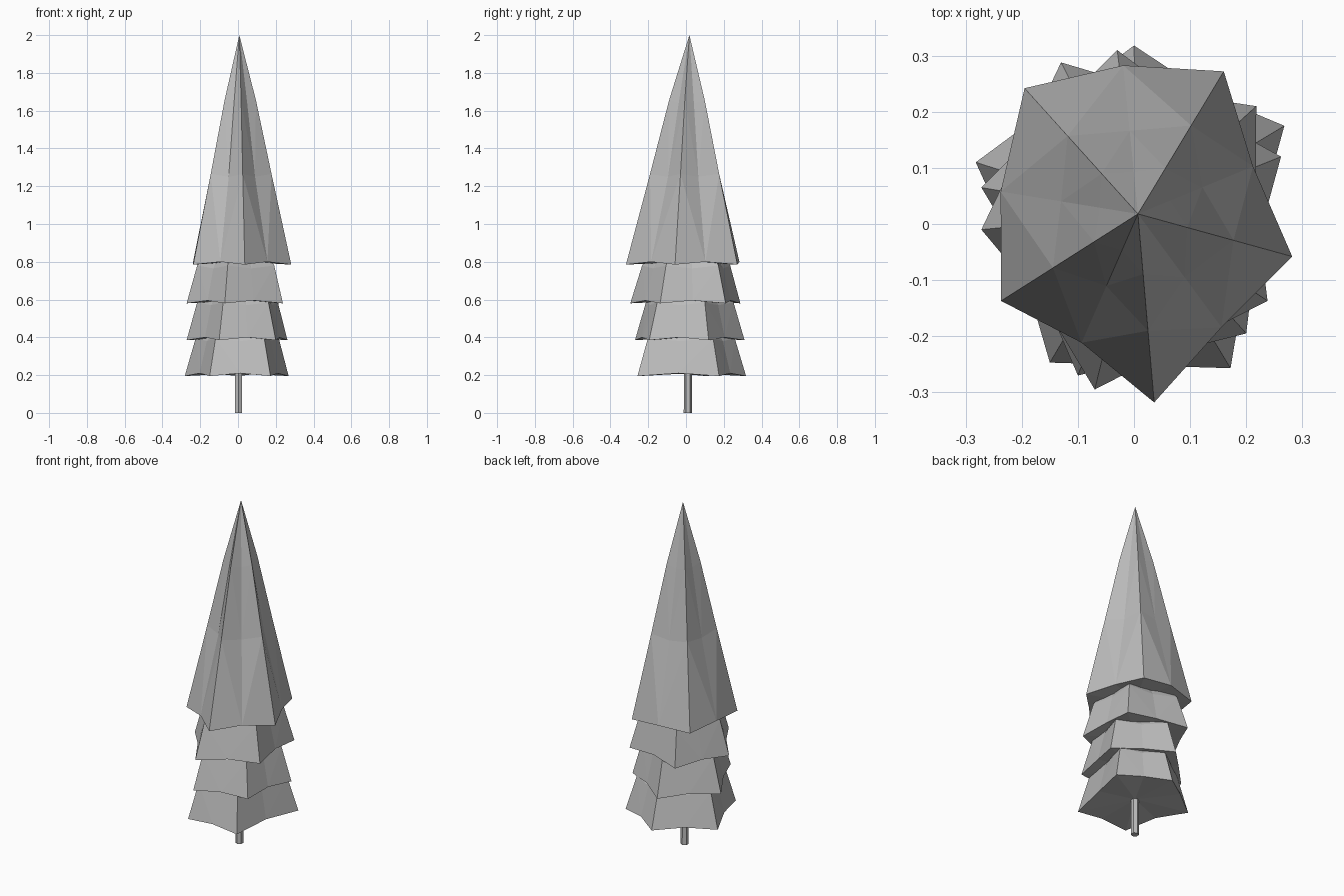
import bpy
import bmesh
from mathutils import Vector

cube = bpy.data.objects.get("Cube")
if cube:
    bpy.data.objects.remove(cube)

grey = bpy.data.materials.new("plain grey")
grey.use_nodes = True
grey.diffuse_color = (0.5, 0.5, 0.5, 1)
grey.node_tree.nodes["Principled BSDF"].inputs["Base Color"].default_value = (0.5, 0.5, 0.5, 1)

APEX = Vector((0.007, 0.018))


def finish(name, bm):
    bmesh.ops.recalc_face_normals(bm, faces=bm.faces)
    mesh = bpy.data.meshes.new(name)
    bm.to_mesh(mesh)
    bm.free()
    mesh.materials.append(grey)
    obj = bpy.data.objects.new(name, mesh)
    bpy.context.collection.objects.link(obj)
    return obj


def branch_tier(name, tips, folds, base, rings, top):
    """Closed faceted cone: outer tips alternate with folds pulled towards the axis.
    rings holds (height above base, tip scale, fold scale)."""
    bm = bmesh.new()
    loops = []
    for level, (rise, tip_scale, fold_scale) in enumerate(rings):
        loop = []
        for i, tip in enumerate(tips):
            here, after = Vector(tip), Vector(tips[(i + 1) % len(tips)])
            fold = (here + after) / 2 * folds[i]
            for point, scale, lift in ((here, tip_scale, 0), (fold, fold_scale, 0.015)):
                xy = APEX.lerp(point, scale)
                z = base + rise + (lift if level == 0 else -lift)
                loop.append(bm.verts.new((xy.x, xy.y, z)))
        loops.append(loop)
    count = len(loops[0])
    for low, high in zip(loops, loops[1:]):
        for i in range(count):
            j = (i + 1) % count
            # Split each panel along the same side of its ridge
            if i % 2:
                split = ((low[i], low[j], high[j]), (low[i], high[j], high[i]))
            else:
                split = ((low[i], low[j], high[i]), (low[j], high[j], high[i]))
            for tri in split:
                bm.faces.new(tri)
    peak = bm.verts.new((APEX.x, APEX.y, top))
    under = bm.verts.new((APEX.x, APEX.y, base + 0.015))
    for i in range(count):
        j = (i + 1) % count
        bm.faces.new((loops[-1][i], loops[-1][j], peak))
        bm.faces.new((loops[0][j], loops[0][i], under))
    return finish(name, bm)


# Trunk
bm = bmesh.new()
bmesh.ops.create_cone(bm, cap_ends=True, segments=6, radius1=0.022, radius2=0.018, depth=0.8)
bmesh.ops.translate(bm, verts=bm.verts, vec=(0.002, 0.01, 0.4))
finish("trunk", bm)

# Three short lower branch tiers
skirt = [(0, 1, 1), (0.2, 0.8, 0.82), (0.32, 0.5, 0.5)]
lower_tiers = (
    ("bottom_branches", 0.195,
     [(0.268, 0.175), (0, 0.318), (-0.282, 0.11), (-0.15, -0.247), (0.172, -0.257)]),
    ("lower_middle_branches", 0.385,
     [(0.262, 0.12), (-0.03, 0.31), (-0.272, 0.065), (-0.1, -0.27), (0.2, -0.195)]),
    ("upper_middle_branches", 0.58,
     [(0.218, 0.21), (-0.13, 0.288), (-0.272, -0.01), (-0.07, -0.295), (0.238, -0.137)]),
)
for name, base, tips in lower_tiers:
    branch_tier(name, tips, [0.95, 1.0, 0.94, 1.0, 0.95], base, skirt, base + 0.42)

# Tall pointed crown
branch_tier("crown_branches",
            [(0.282, -0.058), (0.16, 0.272), (-0.195, 0.242), (-0.237, -0.137), (0.036, -0.318)],
            [0.96, 1.1, 1.1, 0.93, 0.98], 0.785,
            [(0, 1, 1), (0.48, 0.62, 0.56), (0.87, 0.32, 0.28)], 2.0)
